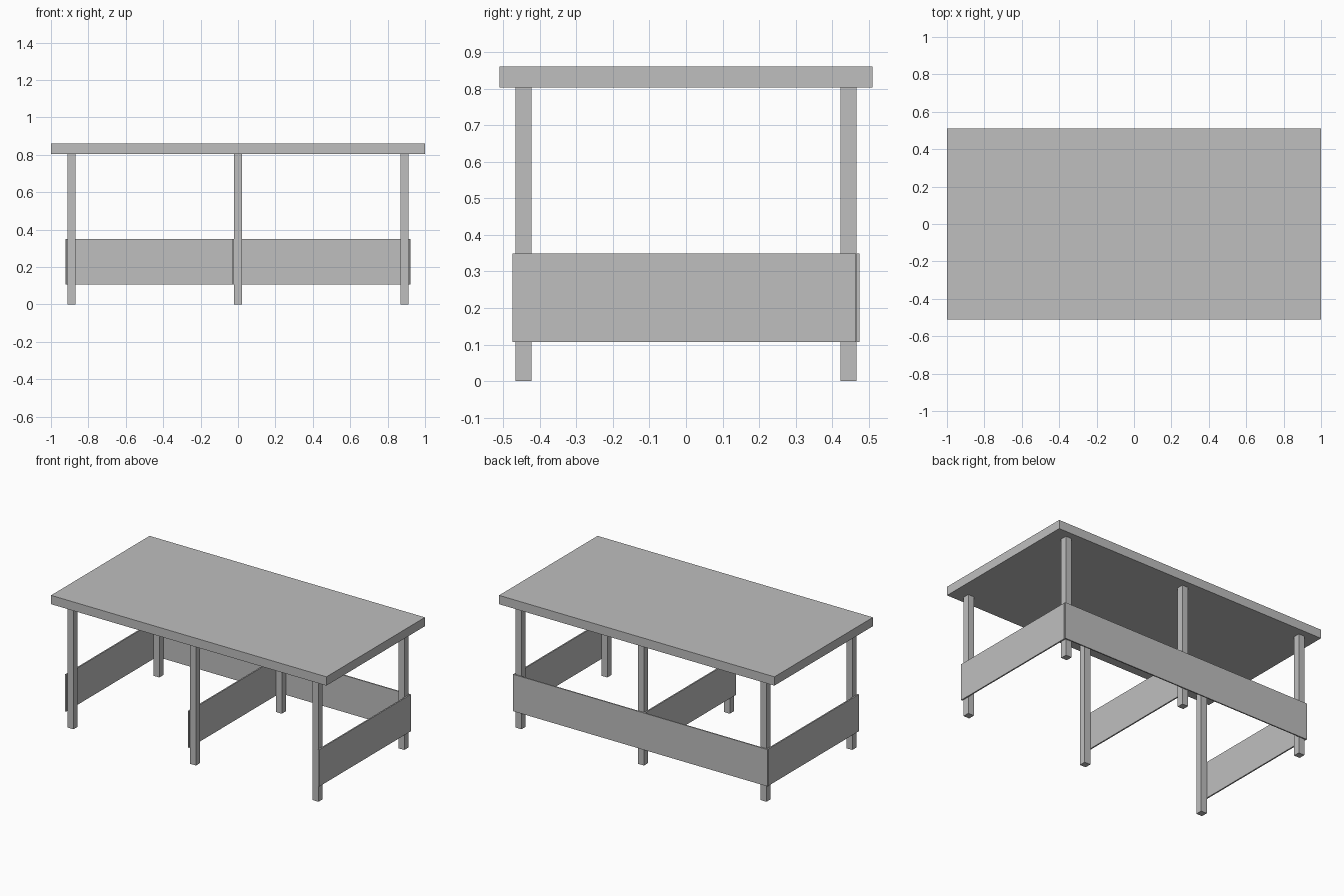
import bpy
import bmesh
from mathutils import Vector

if "Cube" in bpy.data.objects:
    bpy.data.objects.remove(bpy.data.objects["Cube"])

grey = bpy.data.materials.new("plain grey")
grey.use_nodes = True
grey.diffuse_color = (0.52, 0.52, 0.52, 1)
grey.node_tree.nodes["Principled BSDF"].inputs["Base Color"].default_value = grey.diffuse_color


def box(name, low, high):
    """Flat-sided box between two opposite corners."""
    low, high = Vector(low), Vector(high)
    size = high - low
    bm = bmesh.new()
    bmesh.ops.create_cube(bm, size=1)
    bmesh.ops.scale(bm, vec=size, verts=bm.verts)
    mesh = bpy.data.meshes.new(name)
    bm.to_mesh(mesh)
    bm.free()
    mesh.materials.append(grey)
    obj = bpy.data.objects.new(name, mesh)
    obj.location = (low + high) / 2
    bpy.context.collection.objects.link(obj)
    return obj


LEG = 0.0215             # half the leg width
LEG_X, LEG_Y = 0.89, 0.445
TOP_Z, TOP_THICK = 0.803, 0.058
PANEL_LOW, PANEL_HIGH = 0.107, 0.349
PANEL_THICK = 0.009
OUTER_X = LEG_X + LEG + PANEL_THICK + 0.003

# Table top
box("table_top", (-1, -0.511, TOP_Z), (1, 0.511, TOP_Z + TOP_THICK))

# Six legs in three pairs
for side, x in (("right", -LEG_X), ("middle", 0), ("left", LEG_X)):
    for end, y in (("front", -LEG_Y), ("back", LEG_Y)):
        box(f"{end}_{side}_leg", (x - LEG, y - LEG, 0), (x + LEG, y + LEG, TOP_Z))

# Cross panels fixed to the side of each leg pair
panel_starts = {
    "right": -OUTER_X,
    "middle": -LEG - PANEL_THICK,
    "left": OUTER_X - PANEL_THICK,
}
for side, x in panel_starts.items():
    box(f"{side}_cross_panel", (x, -0.475, PANEL_LOW),
        (x + PANEL_THICK, 0.465, PANEL_HIGH))

# Long panel along the back
box("back_panel", (-OUTER_X, LEG_Y + LEG, PANEL_LOW),
    (OUTER_X, LEG_Y + LEG + 0.008, PANEL_HIGH))
